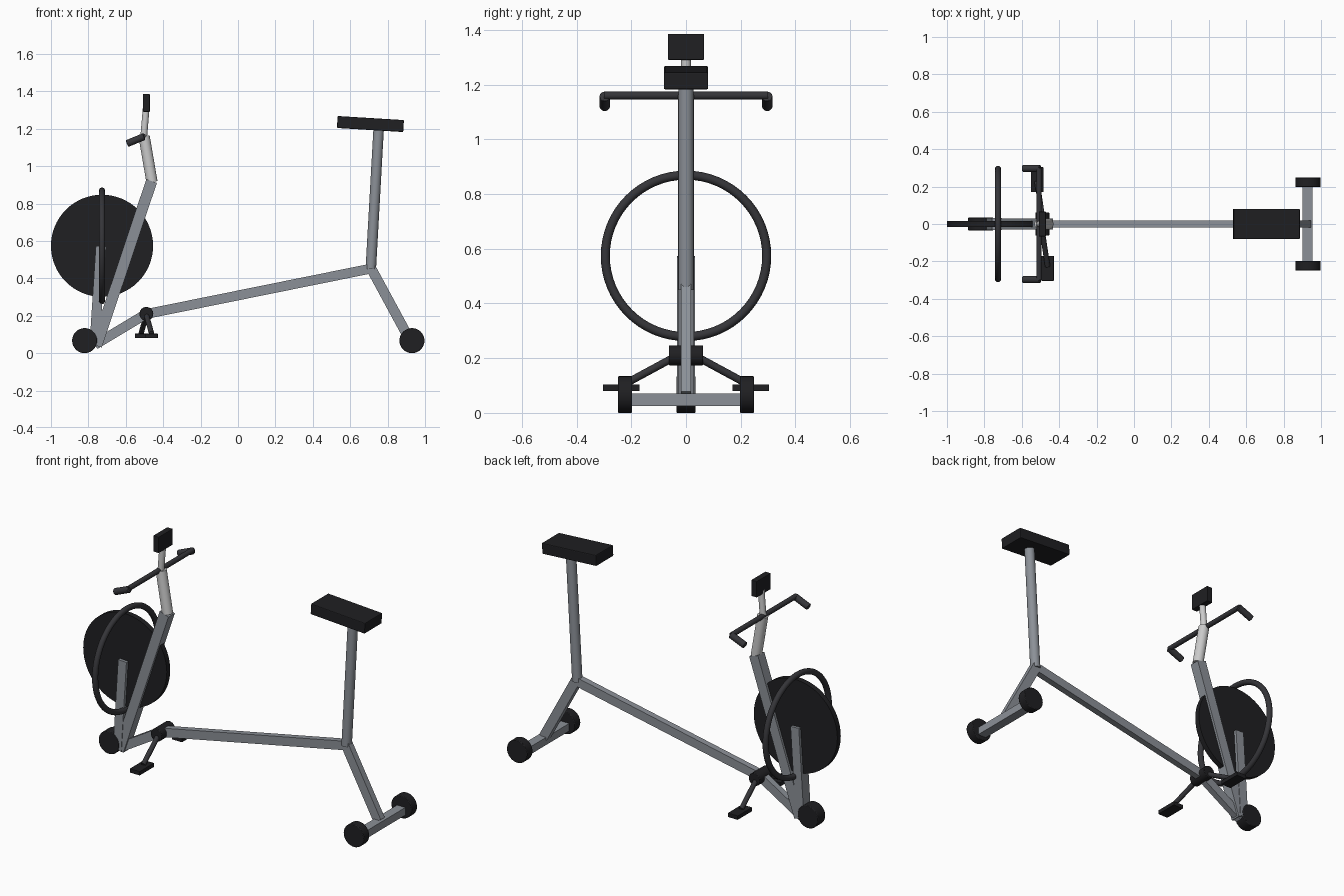
import bpy, math
from mathutils import Vector

if "Cube" in bpy.data.objects:
    bpy.data.objects.remove(bpy.data.objects["Cube"])


def material(name, rgb):
    m = bpy.data.materials.new(name)
    m.diffuse_color = (*rgb, 1)
    m.use_nodes = True
    m.node_tree.nodes["Principled BSDF"].inputs["Base Color"].default_value = m.diffuse_color
    return m


BLACK = material("black", (0.014, 0.014, 0.016))
RUBBER = material("rubber", (0.035, 0.035, 0.04))
FRAME = material("frame_grey", (0.26, 0.28, 0.31))
SILVER = material("silver", (0.62, 0.62, 0.62))


def finish(name, mat, bevel=0):
    ob = bpy.context.object
    ob.name = name
    ob.data.materials.append(mat)
    if bevel:
        mod = ob.modifiers.new("bevel", 'BEVEL')
        mod.width, mod.segments = bevel, 2
    return ob


def box(name, centre, size, mat, tilt=0, bevel=0):
    bpy.ops.mesh.primitive_cube_add(size=1, location=centre, rotation=(0, tilt, 0))
    bpy.context.object.scale = size
    bpy.ops.object.transform_apply(location=False, rotation=False, scale=True)
    return finish(name, mat, bevel)


def beam(name, a, b, width, depth, mat=FRAME):
    """Rectangular tube on the centre plane between two (x, z) points."""
    dx, dz = b[0] - a[0], b[1] - a[1]
    return box(name, ((a[0] + b[0]) / 2, 0, (a[1] + b[1]) / 2),
               (width, depth, math.hypot(dx, dz)), mat, math.atan2(dx, dz))


def rod(name, a, b, radius, mat, sides=32, bevel=0):
    """Round tube between two 3D points."""
    a, b = Vector(a), Vector(b)
    bpy.ops.mesh.primitive_cylinder_add(
        vertices=sides, radius=radius, depth=(b - a).length, location=(a + b) / 2,
        rotation=(b - a).to_track_quat('Z', 'Y').to_euler())
    bpy.ops.object.shade_smooth_by_angle()
    return finish(name, mat, bevel)


# Frame tubes
beam("front_post", (-0.757, 0.04), (-0.462, 0.92), 0.06, 0.06)
beam("flywheel_support", (-0.767, 0.04), (-0.733, 0.572), 0.054, 0.066)
beam("front_lower_tube", (-0.765, 0.045), (-0.487, 0.212), 0.052, 0.037)
beam("main_beam", (-0.487, 0.21), (0.715, 0.453), 0.052, 0.037)
beam("rear_leg", (0.708, 0.46), (0.922, 0.065), 0.054, 0.037)
box("rear_crossbar", (0.928, 0, 0.048), (0.054, 0.42, 0.045), FRAME)

# Feet rollers
rod("front_roller", (-0.82, -0.035, 0.067), (-0.82, 0.035, 0.067), 0.067, BLACK, bevel=0.004)
for s, side in ((-1, "right"), (1, "left")):
    rod(side + "_rear_roller", (0.93, s * 0.197, 0.067), (0.93, s * 0.249, 0.067),
        0.067, BLACK, bevel=0.004)

# Flywheel and guard ring
hub = (-0.727, 0, 0.574)
rod("flywheel", (hub[0], -0.016, hub[2]), (hub[0], 0.016, hub[2]), 0.273, BLACK, 64)
bpy.ops.mesh.primitive_torus_add(location=hub, rotation=(0, math.pi / 2, 0), major_radius=0.295,
                                 minor_radius=0.0165, major_segments=64, minor_segments=14)
bpy.ops.object.shade_smooth()
finish("guard_ring", RUBBER)

# Seat and seat post
rod("seat_post", (0.71, 0, 0.45), (0.752, 0, 1.2), 0.028, FRAME)
box("seat", (0.708, 0, 1.225), (0.355, 0.162, 0.064), BLACK, math.radians(3.5), 0.005)

# Handlebar stem and console
rod("handlebar_stem", (-0.46, 0, 0.915), (-0.502, 0, 1.16), 0.03, SILVER)
rod("console_stem", (-0.505, 0, 1.145), (-0.491, 0, 1.31), 0.018, SILVER)
box("console", (-0.49, 0, 1.338), (0.037, 0.132, 0.095), BLACK, 0, 0.003)

# Handlebar, bent grips
rod("handlebar", (-0.508, -0.3, 1.16), (-0.508, 0.3, 1.16), 0.0145, RUBBER, 20)
for s, side in ((-1, "right"), (1, "left")):
    rod(side + "_grip", (-0.502, s * 0.297, 1.158), (-0.594, s * 0.297, 1.12), 0.019, RUBBER, 20, 0.003)

# Crank and pedals
rod("crank_housing", (-0.49, -0.062, 0.21), (-0.49, 0.062, 0.21), 0.037, BLACK, bevel=0.003)
for s, side in ((-1, "right"), (1, "left")):
    px = -0.49 - s * 0.028
    rod(side + "_crank", (-0.49, s * 0.04, 0.205), (px, s * 0.225, 0.105), 0.014, RUBBER, 16)
    box(side + "_pedal", (px, s * 0.237, 0.092), (0.066, 0.134, 0.024), BLACK, 0, 0.002)
